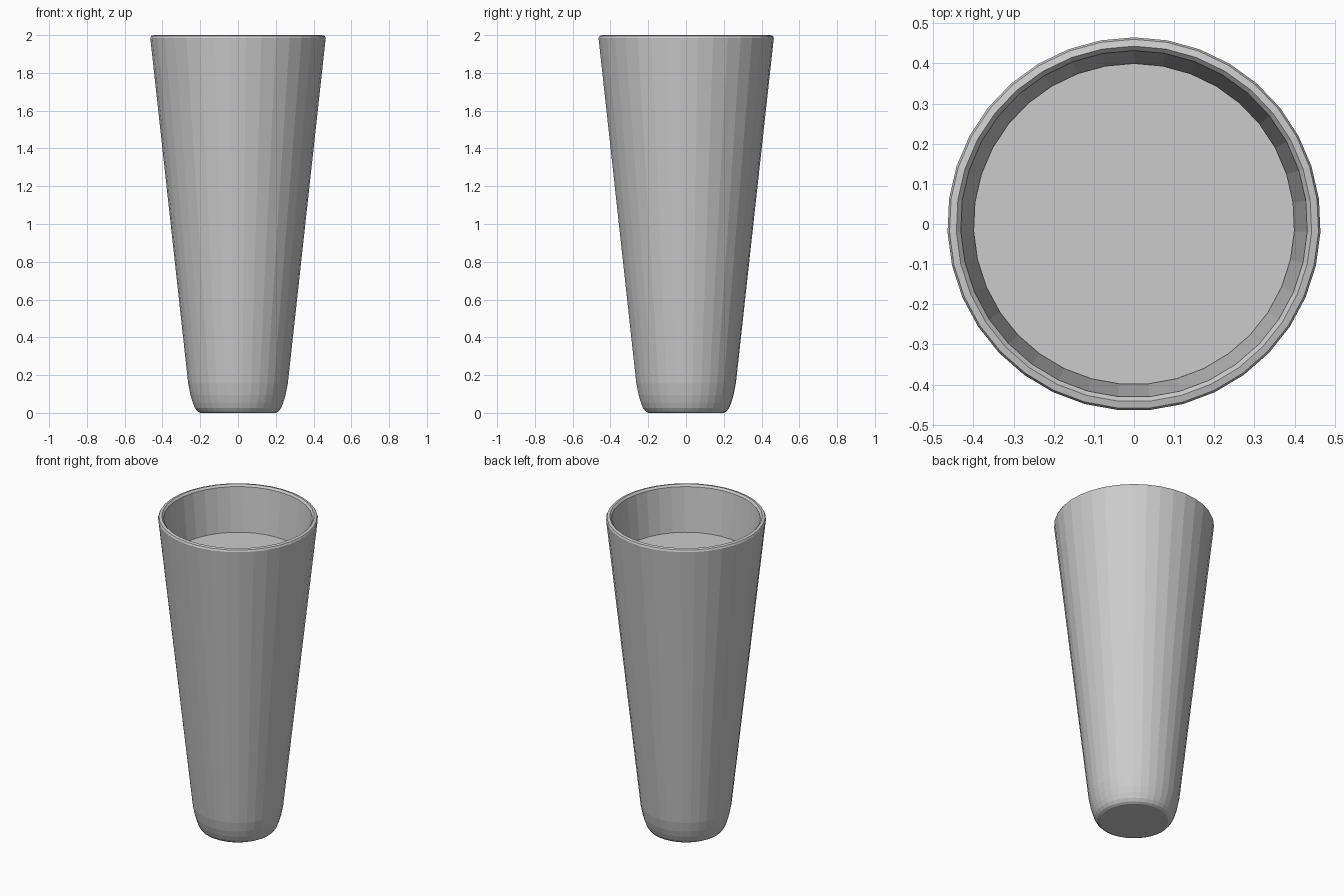
import bpy, bmesh
from math import sin, cos, tau

if "Cube" in bpy.data.objects:
    bpy.data.objects.remove(bpy.data.objects["Cube"])

SIDES = 35  # odd count: vertex at +y, flat at -y


def lathe(name, profile):
    """Revolve (radius, z) points about z; end points with radius 0 become flat caps."""
    bm = bmesh.new()
    rings = []
    for r, z in profile:
        rings.append([bm.verts.new((r * sin(tau * i / SIDES), r * cos(tau * i / SIDES), z))
                      for i in range(SIDES)])
    for a, b in zip(rings, rings[1:]):
        for i in range(SIDES):
            j = (i + 1) % SIDES
            bm.faces.new((a[i], a[j], b[j], b[i]))
    bm.faces.new(rings[0])
    bm.faces.new(rings[-1])
    bmesh.ops.recalc_face_normals(bm, faces=bm.faces)
    mesh = bpy.data.meshes.new(name)
    bm.to_mesh(mesh)
    bm.free()
    obj = bpy.data.objects.new(name, mesh)
    bpy.context.collection.objects.link(obj)
    return obj


# Tapered glass: rounded foot, outer wall, bevelled rim, inner wall, inner floor
lathe("glass", [
    (0.200, 0.0), (0.215, 0.008), (0.228, 0.025), (0.240, 0.055),
    (0.252, 0.095), (0.264, 0.155),
    (0.465, 1.985), (0.460, 1.996), (0.443, 2.0), (0.432, 1.988),
    (0.234, 0.17), (0.215, 0.10), (0.18, 0.06),
])

# Liquid filling the glass to just below the rim
lathe("liquid", [
    (0.178, 0.062), (0.213, 0.102), (0.232, 0.172), (0.400, 1.71),
])
